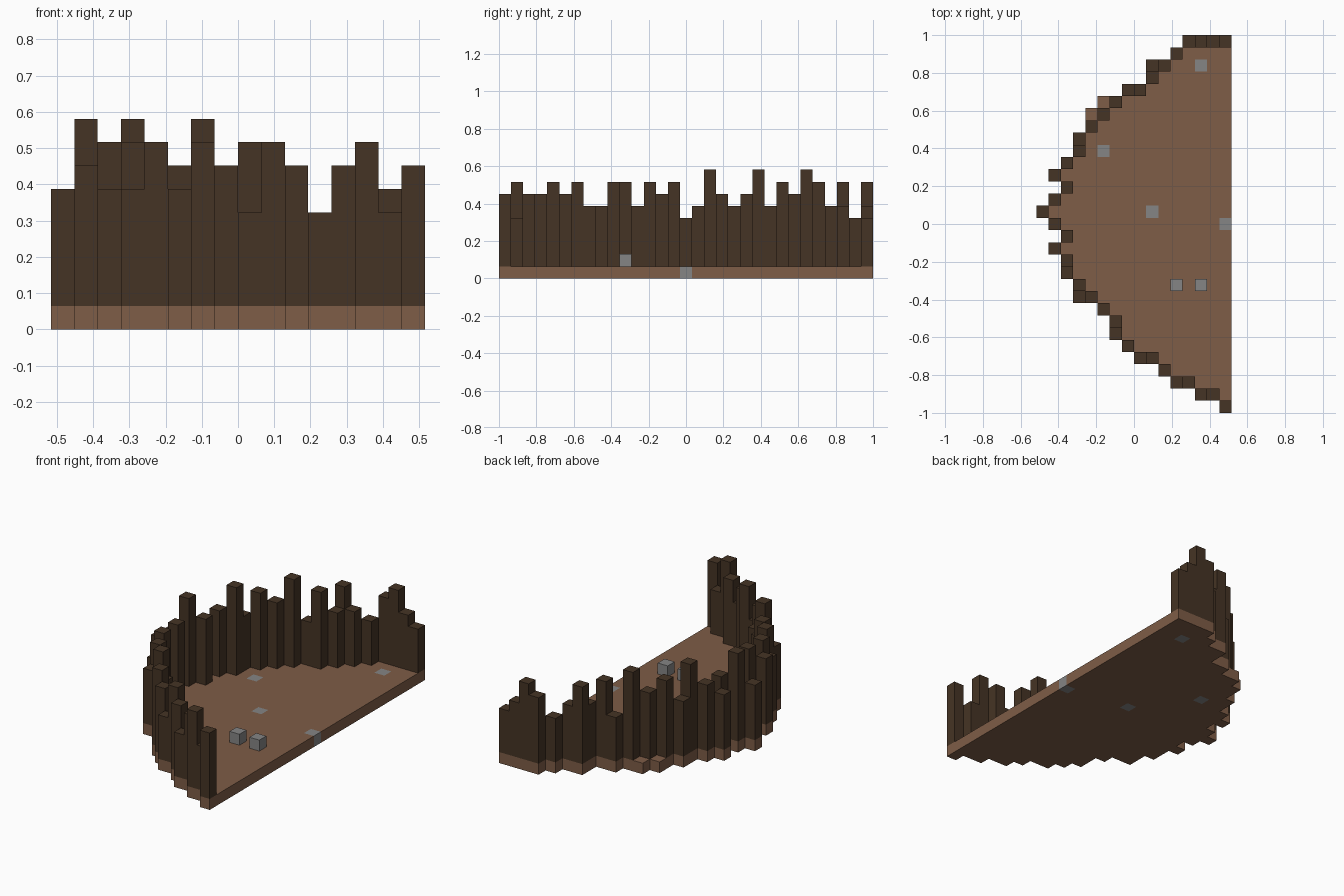
import bpy, bmesh
from mathutils import Vector

cube = bpy.data.objects.get("Cube")
if cube:
    bpy.data.objects.remove(cube)

ROWS, COLS = 31, 16
V = 2 / ROWS                      # block size
X0, Y0 = -COLS * V / 2, -1.0


def material(name, rgb):
    m = bpy.data.materials.new(name)
    m.use_nodes = True
    m.diffuse_color = (*rgb, 1)
    bsdf = next(n for n in m.node_tree.nodes if n.type == 'BSDF_PRINCIPLED')
    bsdf.inputs["Base Color"].default_value = (*rgb, 1)
    return m


soil = material("soil brown", (0.209, 0.109, 0.063))
bark = material("dark wood", (0.060, 0.034, 0.018))
stone = material("stone grey", (0.235, 0.235, 0.235))


def add_object(name, bm, *mats):
    bmesh.ops.recalc_face_normals(bm, faces=bm.faces)
    mesh = bpy.data.meshes.new(name)
    bm.to_mesh(mesh)
    bm.free()
    for m in mats:
        mesh.materials.append(m)
    obj = bpy.data.objects.new(name, mesh)
    bpy.context.collection.objects.link(obj)
    return obj


def block(name, col, row, bottom, top, mat):
    """Upright box filling one grid cell between two block levels."""
    bm = bmesh.new()
    bmesh.ops.create_cube(bm, size=V)
    for v in bm.verts:
        v.co.x += X0 + (col + .5) * V
        v.co.y += Y0 + (row + .5) * V
        v.co.z = (top if v.co.z > 0 else bottom) * V
    return add_object(name, bm, mat)


# Palisade, front row to back row: first column, then top level of each post
FENCE = [(15, "7"), (13, "85"), (11, "57"), (10, "7"), (8, "58"), (7, "7"),
         (6, "8"), (6, "6"), (5, "6"), (3, "68"), (3, "8"), (2, "6"),
         (2, "8"), (1, "7"), (2, "8"), (1, "5"), (0, "6"), (1, "9"),
         (2, "7"), (1, "6"), (2, "7"), (3, "9"), (3, "6"), (4, "8"),
         (5, "7"), (6, "9"), (7, "58"), (9, "6"), (9, "86"), (11, "5"),
         (12, "7865")]
LEDGES = {24, 25}                 # rows where the floor juts past the fence
PAVING = {(13, 28), (5, 21), (9, 16), (15, 15)}

for row, (start, tops) in enumerate(FENCE):
    for k, top in enumerate(tops):
        block("fence_post", start + k, row, 1, int(top), bark)

# Stepped floor slab: a sheet of cells, welded and extruded one block up
bm = bmesh.new()
for row, (start, _) in enumerate(FENCE):
    for col in range(start - (row in LEDGES), COLS):
        corners = [(0, 0), (1, 0), (1, 1), (0, 1)]
        bm.faces.new([bm.verts.new((X0 + (col + a) * V, Y0 + (row + b) * V, 0))
                      for a, b in corners])
bmesh.ops.remove_doubles(bm, verts=bm.verts, dist=V / 100)
raised = bmesh.ops.extrude_face_region(bm, geom=bm.faces[:], use_keep_orig=True)
bmesh.ops.translate(bm, vec=(0, 0, V),
                    verts=[g for g in raised["geom"] if isinstance(g, bmesh.types.BMVert)])
bmesh.ops.recalc_face_normals(bm, faces=bm.faces)

# Paving cells set into the floor are stone on every exposed side
for f in bm.faces:
    f.normal_update()
    p = f.calc_center_median() - f.normal * V / 2 - Vector((X0, Y0, 0))
    f.material_index = int((int(p.x / V), int(p.y / V)) in PAVING)
add_object("floor", bm, soil, stone)

# Loose stones standing on the floor
for col in (11, 13):
    block("loose_stone", col, 10, 1, 2, stone)
